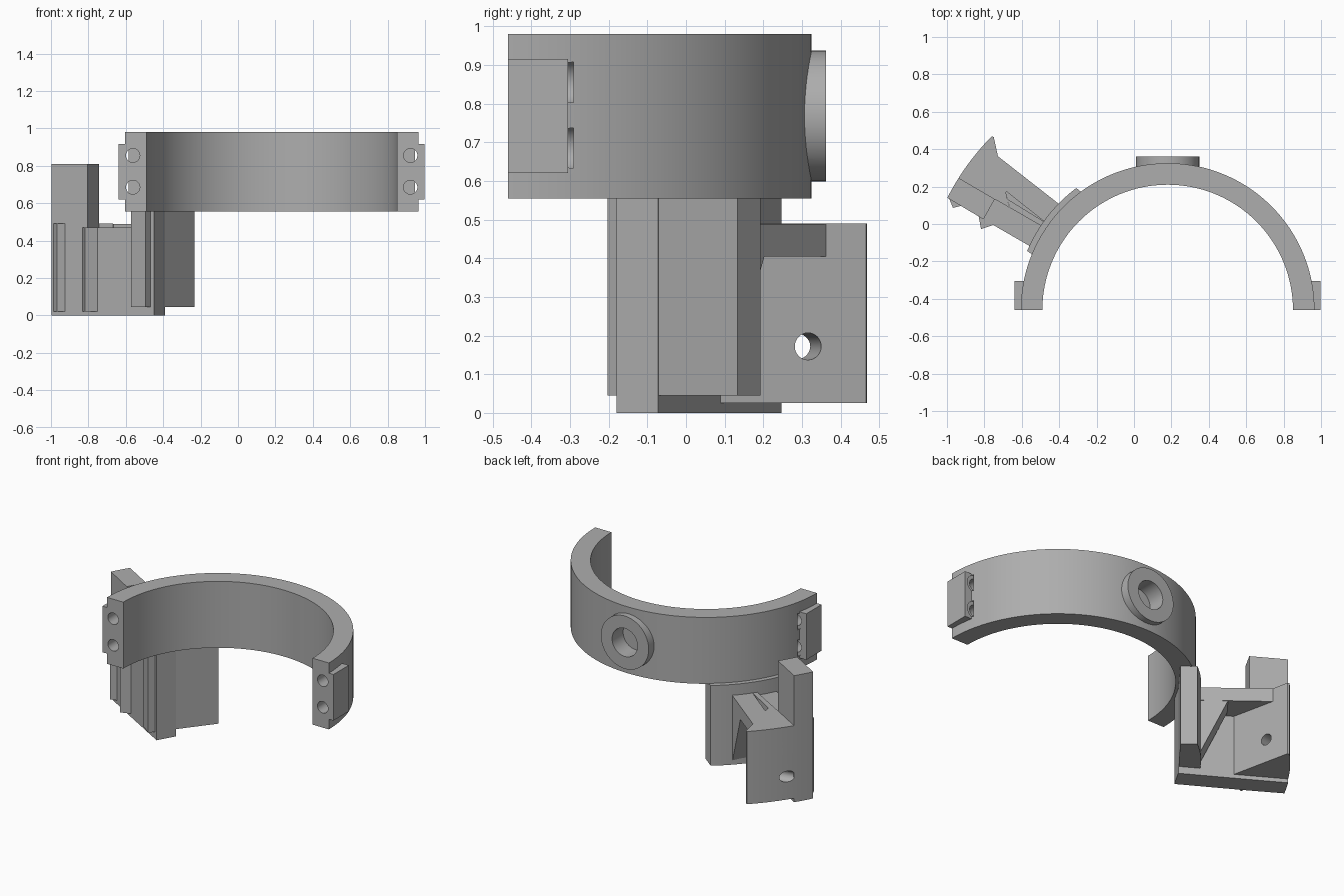
import bpy, bmesh, math
from mathutils import Vector, Matrix

cube = bpy.data.objects.get("Cube")
if cube:
    bpy.data.objects.remove(cube, do_unlink=True)

grey = bpy.data.materials.new("plain grey")
grey.use_nodes = True
COLOUR = (0.42, 0.42, 0.42, 1)
grey.diffuse_color = COLOUR
grey.node_tree.nodes["Principled BSDF"].inputs["Base Color"].default_value = COLOUR

CX, CY = 0.18, -0.46               # centre shared by all arcs
AXIS = math.radians(38)            # direction of the mount, from -x
OUT = Vector((-math.cos(AXIS), math.sin(AXIS), 0))
SIDE = Vector((math.sin(AXIS), math.cos(AXIS), 0))


def arc(radius, start, end, steps):
    """Arc points, angles in degrees measured from -x towards +y."""
    angles = [math.radians(start + (end - start) * i / steps) for i in range(steps + 1)]
    return [(CX - radius * math.cos(a), CY + radius * math.sin(a)) for a in angles]


def finish(name, bm):
    bmesh.ops.recalc_face_normals(bm, faces=bm.faces)
    mesh = bpy.data.meshes.new(name)
    bm.to_mesh(mesh)
    bm.free()
    mesh.materials.append(grey)
    obj = bpy.data.objects.new(name, mesh)
    bpy.context.collection.objects.link(obj)
    return obj


def extrude(name, points, vector):
    bm = bmesh.new()
    face = bm.faces.new([bm.verts.new(p) for p in points])
    moved = bmesh.ops.extrude_face_region(bm, geom=[face], use_keep_orig=True)["geom"]
    bmesh.ops.translate(bm, vec=vector, verts=[v for v in moved if isinstance(v, bmesh.types.BMVert)])
    return finish(name, bm)


def prism(name, outline, z0, z1):
    return extrude(name, [(x, y, z0) for x, y in outline], Vector((0, 0, z1 - z0)))


def rod(name, start, end, radius, sides=48):
    start, end = Vector(start), Vector(end)
    span = end - start
    turn = span.to_track_quat('Z', 'Y').to_matrix().to_4x4()
    bm = bmesh.new()
    bmesh.ops.create_cone(bm, cap_ends=True, segments=sides, radius1=radius, radius2=radius,
                          depth=span.length, matrix=Matrix.Translation((start + end) / 2) @ turn)
    return finish(name, bm)


def combine(target, tool, operation='DIFFERENCE'):
    """Apply a boolean and drop the tool."""
    mod = target.modifiers.new("cut", 'BOOLEAN')
    mod.operation, mod.object, mod.solver = operation, tool, 'EXACT'
    bpy.context.view_layer.update()
    deps = bpy.context.evaluated_depsgraph_get()
    mesh = bpy.data.meshes.new_from_object(target.evaluated_get(deps))
    target.modifiers.clear()
    target.data = mesh
    bpy.data.objects.remove(tool, do_unlink=True)


# Half ring with bolt tabs
ring = prism("half_ring", arc(0.785, 0, 180, 96) + arc(0.67, 180, 0, 96), 0.555, 0.98)
for sign in (-1, 1):
    xs = [CX + sign * 0.76, CX + sign * 0.818]
    tab = prism("tab", [(xs[0], CY), (xs[1], CY), (xs[1], -0.305), (xs[0], -0.305)], 0.62, 0.915)
    combine(ring, tab, 'UNION')
    for z in (0.685, 0.855):
        x = CX + sign * 0.742
        combine(ring, rod("bolt_hole", (x, -0.6, z), (x, -0.3, z), 0.037, 32))
        combine(ring, rod("nut_recess", (x, -0.311, z), (x, -0.291, z), 0.058, 32))

# Round boss with a blind hole on the back of the ring
combine(ring, rod("boss", (CX, 0.24, 0.768), (CX, 0.362, 0.768), 0.169, 64), 'UNION')
combine(ring, rod("boss_hole", (CX, 0.25, 0.768), (CX, 0.5, 0.768), 0.09))


# Saddle under the ring: flat inside, curved outside
def place(d, t):
    p = Vector((CX, CY, 0)) + OUT * d + SIDE * t
    return p.x, p.y


half = math.degrees(math.asin(0.213 / 0.815))
saddle = prism("saddle", [place(0.69, 0.213), place(0.69, -0.213)]
               + arc(0.815, 38 - half, 38 + half, 16), 0.045, 0.558)

# Web standing on the foot, at a slightly different angle
ALONG = Vector((-math.cos(math.radians(30)), 0.5))
LOW, HIGH = Vector((-0.45, -0.18)), Vector((-0.389, -0.072))


def on_web(edge, s):
    return tuple(edge + ALONG * s)


prism("web", [on_web(LOW, 0), on_web(LOW, 0.41), on_web(HIGH, 0.41), on_web(HIGH, 0)], 0, 0.47)
prism("web_root", [on_web(LOW, 0), on_web(LOW, 0.09), on_web(HIGH, 0.09), on_web(HIGH, 0)], 0.46, 0.557)

# Tall outer post
prism("post", [on_web(HIGH, 0.41), on_web(LOW, 0.41)] + arc(1.322, 27, 32.3, 6), 0, 0.81)

# Flared outer plate with its angled hole
plate = prism("outer_plate", [(-0.75, 0.465), (-0.667, 0.088), on_web(HIGH, 0.42)]
              + arc(1.322, 32.2, 44.6, 14), 0.025, 0.49)
combine(plate, rod("plate_hole", (-0.52, 0.35, 0.172), (-1.12, 0.245, 0.172), 0.035, 32))

# Top strut with a wedge slot, plus the sloped brace below
strut = prism("top_strut", [(-0.73, 0.364), (-0.405, 0.11), (-0.37, 0.06), on_web(HIGH, 0.05),
                            on_web(HIGH, 0.32)], 0.405, 0.489)
combine(strut, prism("slot", [(-0.72, 0.16), (-0.68, 0.172), (-0.476, 0.01)], 0.42, 0.6))
brace = [Vector((CX, CY, z)) + OUT * d - SIDE * 0.05
         for d, z in ((0.968, 0.41), (0.8, 0.05), (0.78, 0.05), (0.78, 0.41))]
extrude("brace", brace, SIDE * 0.137)

# Raised ribs on the front of the web
prism("outer_rib", [(-0.99, 0.14), (-0.968, 0.086), (-0.914, 0.1), (-0.9, 0.12)], 0.022, 0.49)
prism("inner_rib", [(-0.834, 0.06), (-0.818, -0.027), (-0.75, -0.005), (-0.72, 0.02)], 0.022, 0.47)

# Smooth curved surfaces, keep edges sharp
bpy.ops.object.select_all(action='DESELECT')
for obj in (ring, saddle, plate):
    obj.select_set(True)
bpy.context.view_layer.objects.active = ring
bpy.ops.object.shade_smooth_by_angle(angle=math.radians(25))
